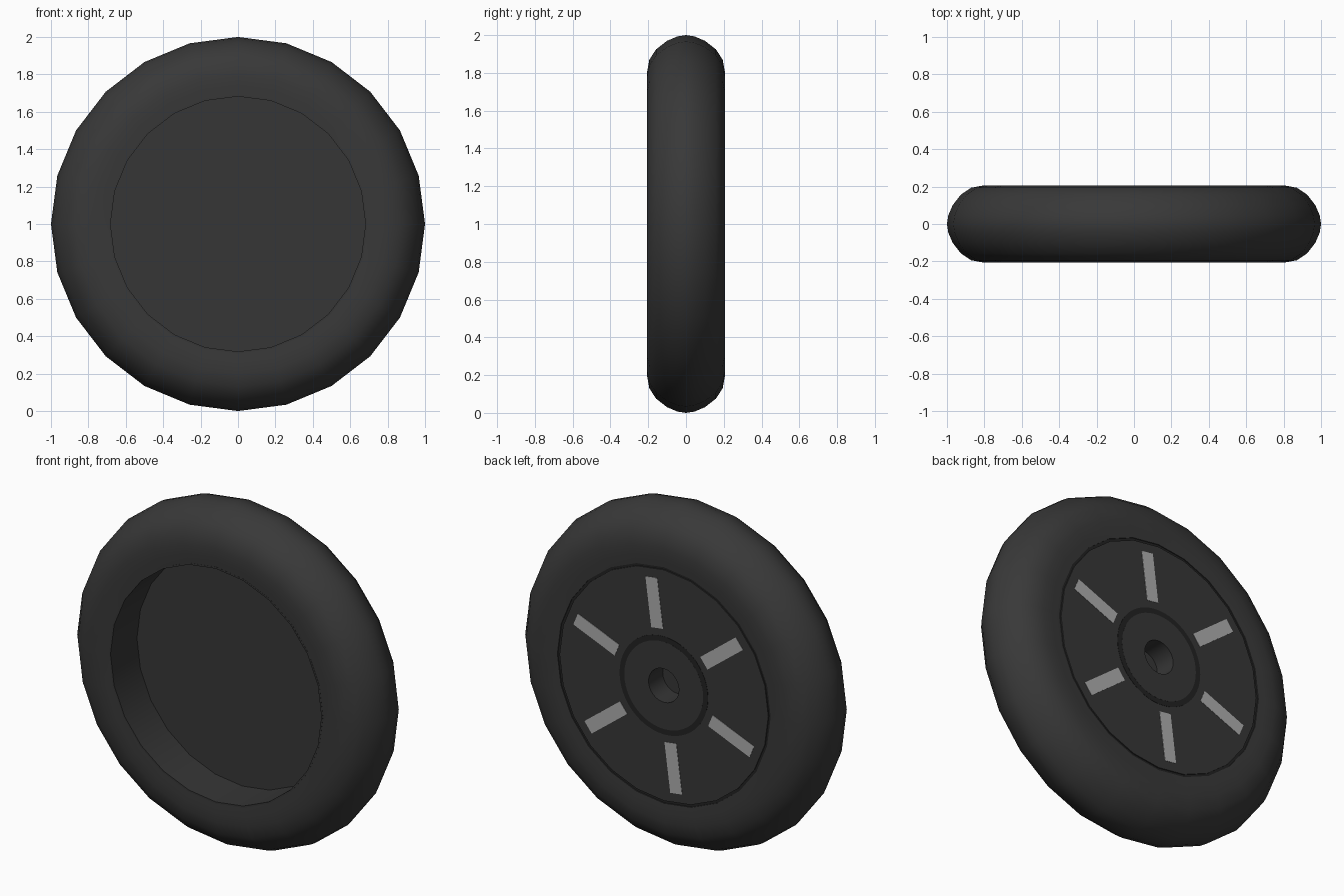
import bpy, bmesh, math
from mathutils import Matrix

if "Cube" in bpy.data.objects:
    bpy.data.objects.remove(bpy.data.objects["Cube"])

SEG = 24
AXLE = 1.0  # height of the wheel centre


def material(name, v):
    m = bpy.data.materials.new(name)
    m.diffuse_color = (v, v, v, 1)
    m.use_nodes = True
    m.node_tree.nodes["Principled BSDF"].inputs["Base Color"].default_value = m.diffuse_color
    return m


RUBBER = material("rubber", 0.04)
RIM = material("rim_black", 0.037)
TRIM = material("trim_black", 0.016)
SILVER = material("silver", 0.42)


def finish(name, bm, mat):
    bmesh.ops.recalc_face_normals(bm, faces=bm.faces)
    me = bpy.data.meshes.new(name)
    bm.to_mesh(me)
    bm.free()
    me.materials.append(mat)
    ob = bpy.data.objects.new(name, me)
    bpy.context.collection.objects.link(ob)
    bpy.context.view_layer.objects.active = ob
    ob.select_set(True)
    bpy.ops.object.shade_smooth_by_angle(angle=math.radians(35))
    ob.select_set(False)
    return ob


def lathe(name, profile, mat, seg=SEG, closed=True):
    """Spin (radius, y) points around the axle."""
    bm = bmesh.new()
    vs = [bm.verts.new((0, y, AXLE + r)) for r, y in profile]
    edges = [bm.edges.new(p) for p in zip(vs, vs[1:])]
    if closed:
        edges.append(bm.edges.new((vs[-1], vs[0])))
    bmesh.ops.spin(bm, geom=vs + edges, cent=(0, 0, AXLE), axis=(0, 1, 0),
                   angle=math.tau, steps=seg, use_duplicate=False)
    bmesh.ops.remove_doubles(bm, verts=bm.verts, dist=1e-5)
    return finish(name, bm, mat)


# Tyre: half profile mirrored across the wheel plane
half = [(0.69, 0.203), (0.74, 0.206), (0.80, 0.207), (0.87, 0.194),
        (0.925, 0.158), (0.97, 0.10), (0.993, 0.045)]
lathe("tyre", half + [(1.0, 0)] + [(r, -y) for r, y in reversed(half)], RUBBER)

# Rim barrel with deep front recess and solid back disc
lathe("rim", [(0, 0.04), (0.682, 0.04), (0.682, -0.204), (0.692, -0.204),
              (0.692, 0.19), (0.675, 0.19), (0.675, 0.204),
              (0.27, 0.204), (0.27, 0.06), (0, 0.06)], RIM, closed=False)

# Hub with blind axle hole, and the dark ring around it
lathe("hub", [(0, 0.075), (0.098, 0.075), (0.098, 0.206), (0.255, 0.206),
              (0.255, 0.07)], RIM, 48, closed=False)
lathe("hub_ring", [(0.252, 0.19), (0.252, 0.2055), (0.286, 0.2055),
                   (0.286, 0.19)], TRIM, 48)

# Thin dark seam between rim and tyre
lathe("rim_seam", [(0.674, 0.185), (0.674, 0.198), (0.691, 0.198),
                   (0.691, 0.185)], TRIM)

# Six silver spoke inlays on the back
for i in range(6):
    bm = bmesh.new()
    bmesh.ops.create_cube(bm, size=1)
    bm.transform(Matrix.Translation((0, 0, AXLE))
                 @ Matrix.Rotation(math.radians(7.5 + 60 * i), 4, 'Y')
                 @ Matrix.Translation((0, 0.196, 0.472))
                 @ Matrix.Diagonal((0.077, 0.02, 0.29, 1)))
    finish(f"spoke_inlay_{i + 1}", bm, SILVER)
